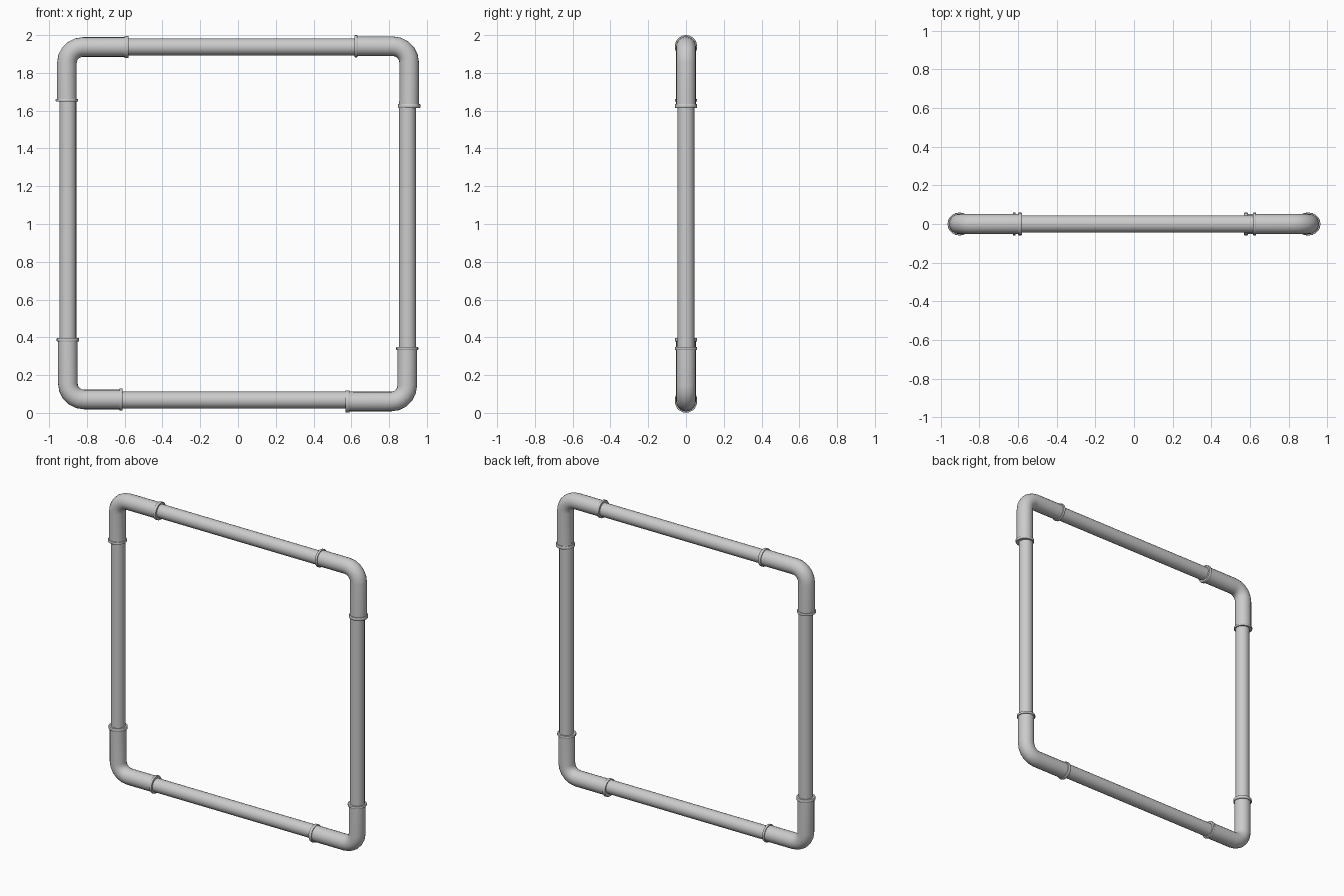
import bpy, bmesh, math
from mathutils import Vector

if "Cube" in bpy.data.objects:
    bpy.data.objects.remove(bpy.data.objects["Cube"])

SIDES = 20
PIPE_R, ELBOW_R, FLANGE_R, BEND_R = 0.045, 0.052, 0.059, 0.085
LONG, SHORT = 0.326, 0.289
Y = Vector((0, 1, 0))


def loft(name, stations):
    """Skin circular rings; each station is (centre, direction, radius)."""
    bm = bmesh.new()
    rings = []
    for c, d, r in stations:
        side = Y.cross(d).normalized()
        rings.append([bm.verts.new(c + r * (math.cos(a) * side + math.sin(a) * Y))
                      for a in (2 * math.pi * i / SIDES for i in range(SIDES))])
    for a, b in zip(rings, rings[1:]):
        for i in range(SIDES):
            j = (i + 1) % SIDES
            bm.faces.new((a[i], a[j], b[j], b[i]))
    bm.faces.new(rings[0][::-1])
    bm.faces.new(rings[-1])
    bmesh.ops.recalc_face_normals(bm, faces=bm.faces)
    me = bpy.data.meshes.new(name)
    bm.to_mesh(me)
    bm.free()
    ob = bpy.data.objects.new(name, me)
    bpy.context.collection.objects.link(ob)
    bpy.ops.object.select_all(action='DESELECT')
    ob.select_set(True)
    bpy.context.view_layer.objects.active = ob
    bpy.ops.object.shade_smooth_by_angle(angle=math.radians(35))


def flange(corner, d, length, width):
    """Stations from the open end of a leg back to its plain tube."""
    profile = [(0, FLANGE_R - 0.002), (0.003, FLANGE_R),
               (width - 0.003, FLANGE_R), (width, FLANGE_R - 0.002), (width, ELBOW_R)]
    return [(corner + d * (length - s), -d, r) for s, r in profile]


def elbow(name, x, z, long_dir, short_dir):
    corner = Vector((x, 0, z))
    u, v = Vector(long_dir), Vector(short_dir)
    st = flange(corner, u, LONG, 0.02)
    # rounded bend
    centre = corner + BEND_R * (u + v)
    for i in range(6):
        a = math.pi / 2 * i / 5
        st.append((centre - BEND_R * (math.cos(a) * v + math.sin(a) * u),
                   -math.cos(a) * u + math.sin(a) * v, ELBOW_R))
    st += [(c, -d, r) for c, d, r in reversed(flange(corner, v, SHORT, 0.015))]
    loft(name, st)


def pipe(name, a, b):
    a, b = Vector(a), Vector(b)
    d = (b - a).normalized()
    loft(name, [(a, d, PIPE_R), (b, d, PIPE_R)])


# corner elbows, each turned a quarter from the last
L, R, U, D = (-1, 0, 0), (1, 0, 0), (0, 0, 1), (0, 0, -1)
elbow("elbow_top_left", -0.906, 1.937, R, D)
elbow("elbow_top_right", 0.906, 1.941, D, L)
elbow("elbow_bottom_right", 0.896, 0.060, L, U)
elbow("elbow_bottom_left", -0.901, 0.071, U, R)

# straight pipes seated in the elbow sockets
pipe("pipe_left", (-0.901, 0, 0.36), (-0.901, 0, 1.68))
pipe("pipe_right", (0.898, 0, 0.32), (0.898, 0, 1.65))
pipe("pipe_top", (-0.62, 0, 1.938), (0.65, 0, 1.938))
pipe("pipe_bottom", (-0.65, 0, 0.068), (0.61, 0, 0.068))
